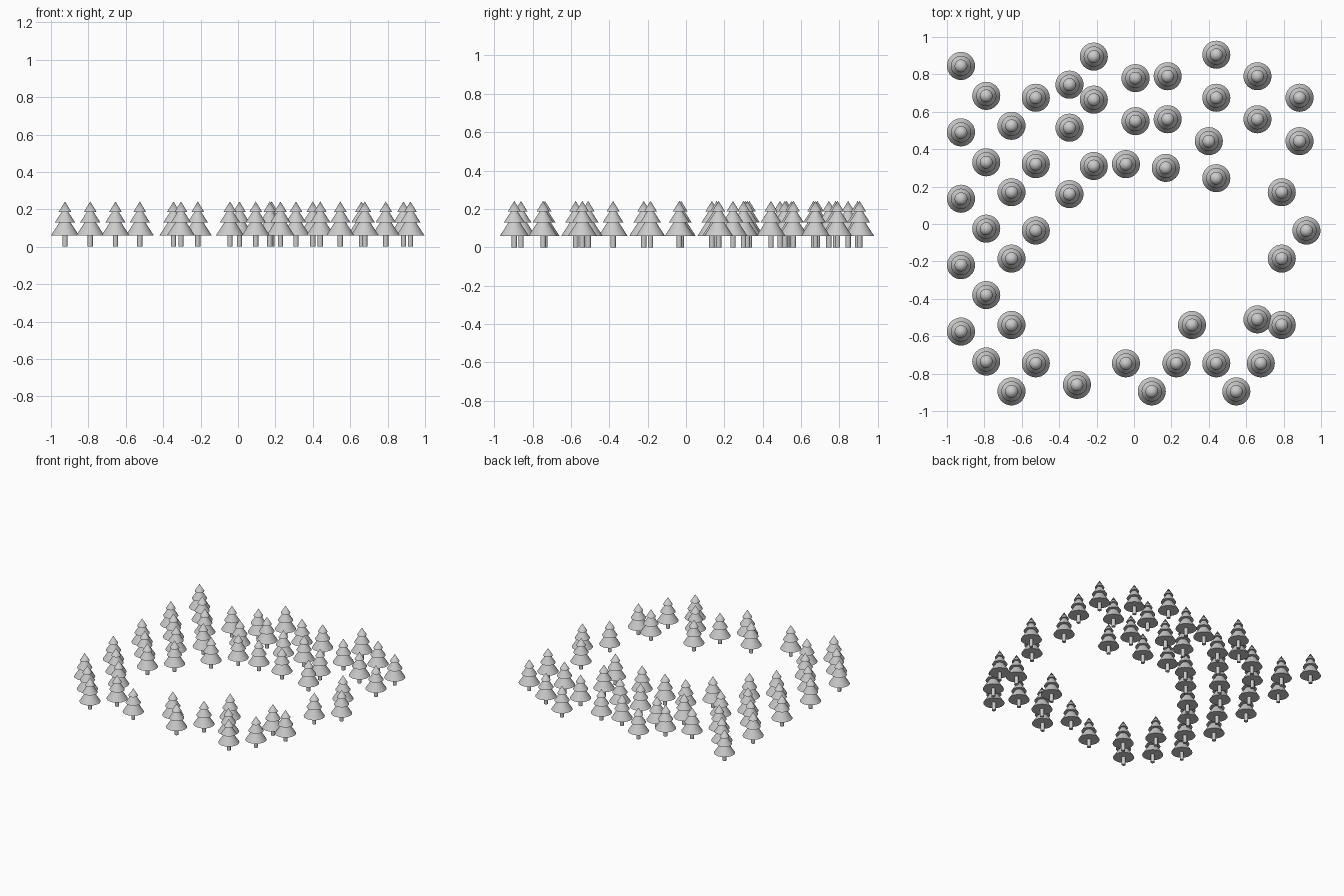
import bpy, bmesh, math

SEGMENTS = 32

# tree silhouette (radius, z): trunk, then three tiers of branches
PROFILE = [(0, 0), (0.014, 0), (0.014, 0.06),
           (0.075, 0.06), (0.030, 0.13),
           (0.054, 0.13), (0.018, 0.186),
           (0.034, 0.186), (0, 0.242)]

# tree positions: x of each column, then the y of its trees
COLUMNS = [
    (-0.925, (0.845, 0.49, 0.135, -0.22, -0.575)),
    (-0.79, (0.685, 0.33, -0.025, -0.38, -0.735)),
    (-0.655, (0.525, 0.17, -0.185, -0.54, -0.895)),
    (-0.525, (0.675, 0.32, -0.035, -0.745)),
    (-0.345, (0.745, 0.515, 0.16)),
    (-0.305, (-0.86,)),
    (-0.215, (0.895, 0.665, 0.31)),
    (-0.043, (0.32, -0.745)),
    (0.008, (0.78, 0.55)),
    (0.095, (-0.895,)),
    (0.17, (0.30,)),
    (0.18, (0.79, 0.56)),
    (0.227, (-0.745,)),
    (0.31, (-0.54,)),
    (0.40, (0.443,)),
    (0.44, (0.905, 0.675, 0.245, -0.745)),
    (0.547, (-0.895,)),
    (0.66, (0.79, 0.56, -0.51)),
    (0.678, (-0.745,)),
    (0.79, (0.17, -0.185, -0.54)),
    (0.885, (0.675, 0.443)),
    (0.922, (-0.035,)),
]


def tree_mesh():
    """Spin the silhouette into one shared tree mesh."""
    bm = bmesh.new()
    verts = [bm.verts.new((r, 0, z)) for r, z in PROFILE]
    edges = [bm.edges.new(pair) for pair in zip(verts, verts[1:])]
    bmesh.ops.spin(bm, geom=verts + edges, cent=(0, 0, 0), axis=(0, 0, 1),
                   angle=2 * math.pi, steps=SEGMENTS)
    bmesh.ops.remove_doubles(bm, verts=bm.verts, dist=0.0005)
    bmesh.ops.recalc_face_normals(bm, faces=bm.faces)
    # smooth around, sharp at every tier edge
    for f in bm.faces:
        f.smooth = True
    for e in bm.edges:
        if len(e.link_faces) == 2 and e.calc_face_angle() > math.radians(30):
            e.smooth = False
    mesh = bpy.data.meshes.new("pine_tree")
    bm.to_mesh(mesh)
    bm.free()
    return mesh


# forest
mesh = tree_mesh()
for x, ys in COLUMNS:
    for y in ys:
        tree = bpy.data.objects.new("pine_tree", mesh)
        tree.location = (x, y, 0)
        bpy.context.collection.objects.link(tree)
